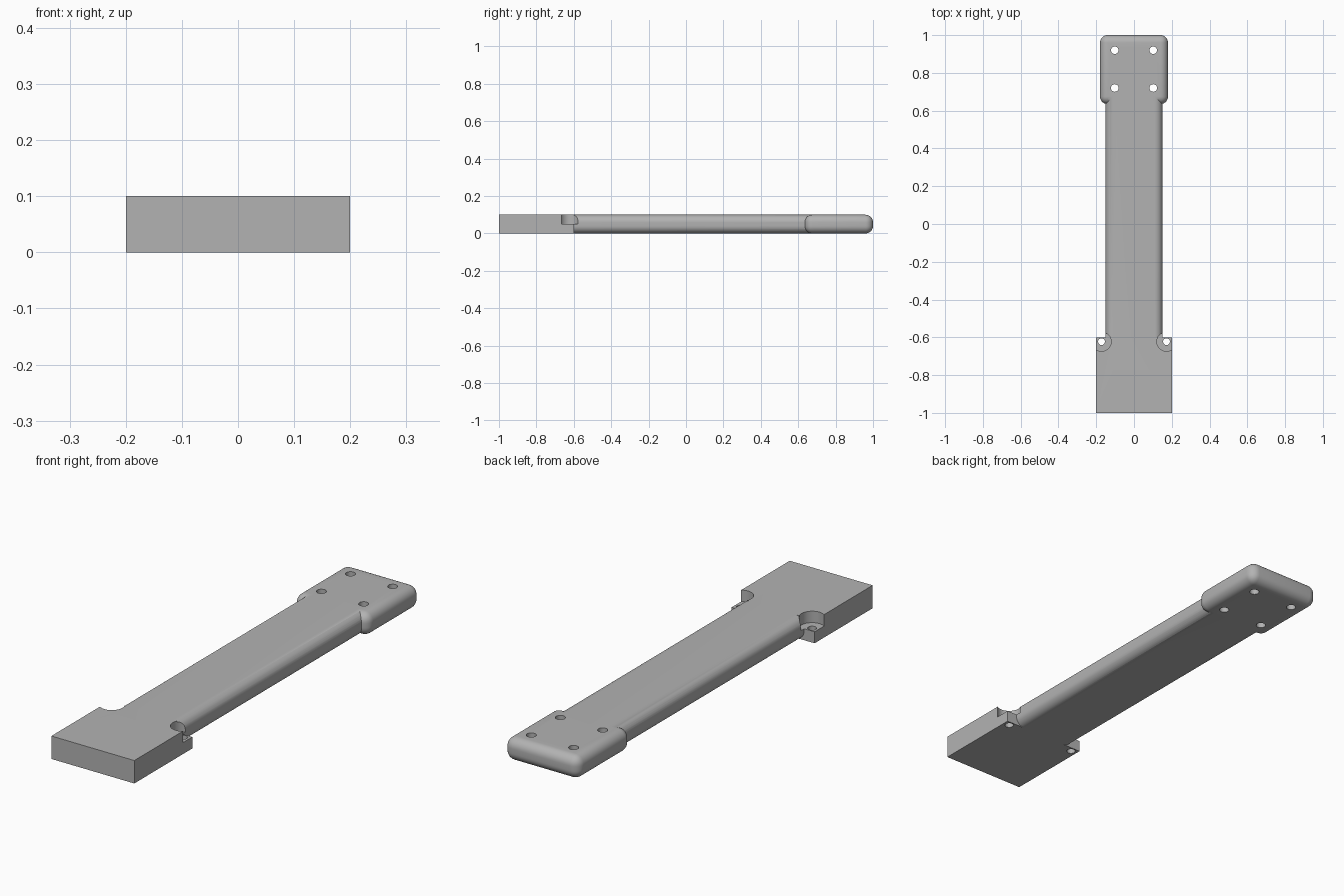
import bpy, bmesh, math
from mathutils import Matrix, Vector

cube = bpy.data.objects.get("Cube")
if cube:
    bpy.data.objects.remove(cube, do_unlink=True)

grey = bpy.data.materials.new("plain grey")
grey.use_nodes = True
colour = (0.45, 0.45, 0.45, 1)
grey.diffuse_color = colour
grey.node_tree.nodes["Principled BSDF"].inputs["Base Color"].default_value = colour


def make(name, bm):
    mesh = bpy.data.meshes.new(name)
    bm.to_mesh(mesh)
    bm.free()
    mesh.materials.append(grey)
    obj = bpy.data.objects.new(name, mesh)
    bpy.context.collection.objects.link(obj)
    return obj


def box(name, half_x, y0, y1, radius=0, long_only=False):
    """Box 0.1 tall, centred on x, with optional rounded edges."""
    bm = bmesh.new()
    bmesh.ops.create_cube(bm, size=1)
    bmesh.ops.scale(bm, vec=(2 * half_x, y1 - y0, 0.1), verts=bm.verts)
    bmesh.ops.translate(bm, vec=(0, (y0 + y1) / 2, 0.05), verts=bm.verts)
    if radius:
        edges = [e for e in bm.edges if not long_only
                 or abs(e.verts[0].co.y - e.verts[1].co.y) > 0.1]
        bmesh.ops.bevel(bm, geom=edges, offset=radius, segments=8,
                        profile=0.5, affect='EDGES')
    return make(name, bm)


def cylinder(name, x, y, z0, z1, radius):
    bm = bmesh.new()
    bmesh.ops.create_cone(bm, cap_ends=True, segments=48, radius1=radius,
                          radius2=radius, depth=z1 - z0,
                          matrix=Matrix.Translation((x, y, (z0 + z1) / 2)))
    return make(name, bm)


def combine(target, other, operation):
    """Apply a boolean and discard the second solid."""
    mod = target.modifiers.new("solid", 'BOOLEAN')
    mod.operation = operation
    mod.solver = 'EXACT'
    mod.object = other
    bpy.ops.object.select_all(action='DESELECT')
    bpy.context.view_layer.objects.active = target
    target.select_set(True)
    bpy.ops.object.modifier_apply(modifier=mod.name)
    bpy.data.objects.remove(other, do_unlink=True)


# Square block, rounded bar and rounded mounting pad in one solid
arm = box("mounting_arm", 0.2, -1, -0.6)
combine(arm, box("bar", 0.15, -0.8, 0.8, 0.04, True), 'UNION')
combine(arm, box("pad", 0.18, 0.635, 1, 0.04), 'UNION')

for side in (-1, 1):
    # Counterbored screw holes at the block's back corners
    combine(arm, cylinder("counterbore", side * 0.172, -0.623, 0.05, 0.2, 0.051), 'DIFFERENCE')
    combine(arm, cylinder("screw_hole", side * 0.172, -0.623, -0.1, 0.2, 0.018), 'DIFFERENCE')
    # Four through holes in the pad
    for y in (0.72, 0.92):
        combine(arm, cylinder("pad_hole", side * 0.102, y, -0.1, 0.2, 0.02), 'DIFFERENCE')

bpy.ops.object.select_all(action='DESELECT')
bpy.context.view_layer.objects.active = arm
arm.select_set(True)
bpy.ops.object.shade_smooth_by_angle(angle=math.radians(30))
